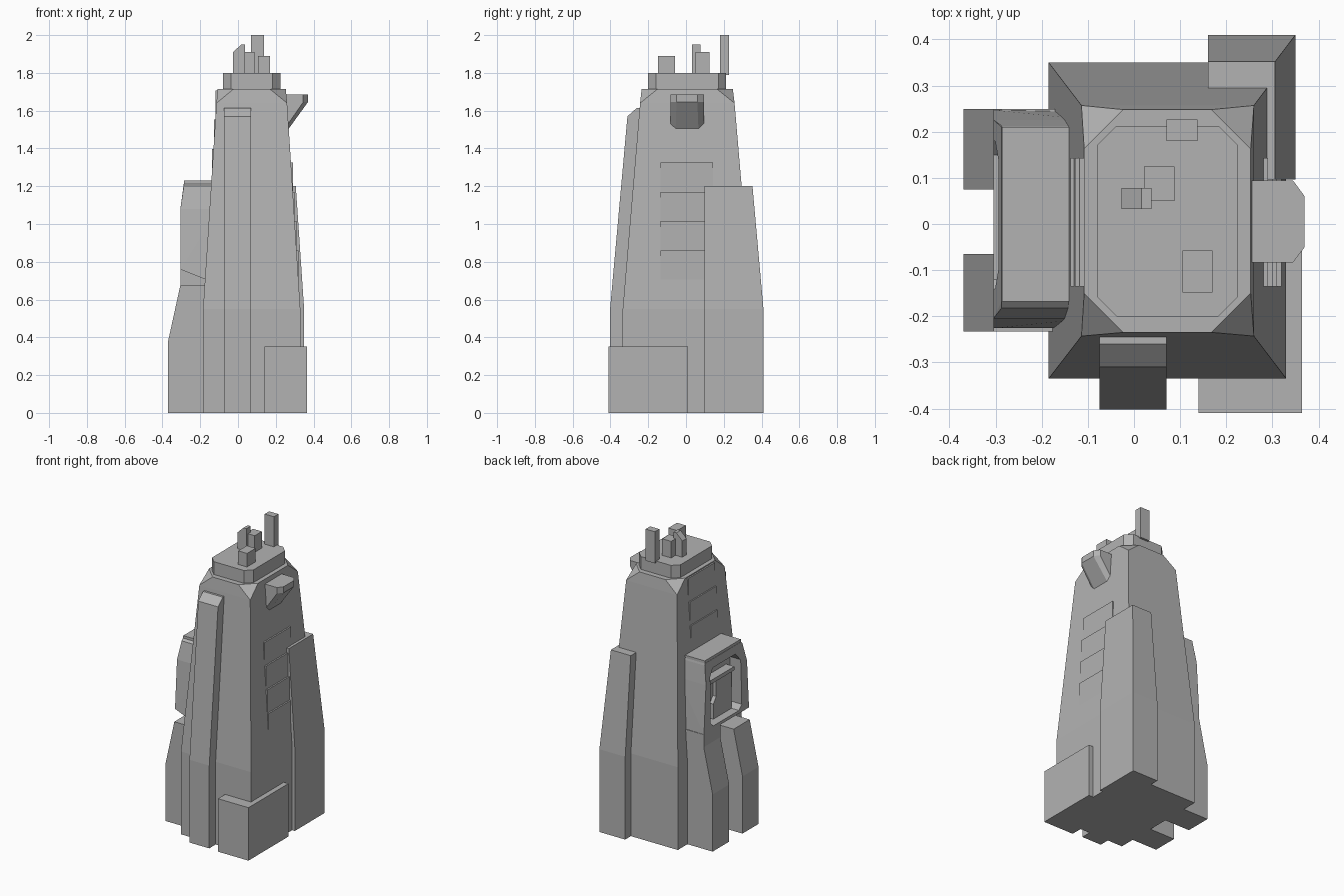
import bpy
import bmesh

if "Cube" in bpy.data.objects:
    bpy.data.objects.remove(bpy.data.objects["Cube"], do_unlink=True)

grey = bpy.data.materials.new("plain grey")
grey.use_nodes = True
COLOUR = (0.45, 0.45, 0.45, 1)
grey.diffuse_color = COLOUR
grey.node_tree.nodes["Principled BSDF"].inputs["Base Color"].default_value = COLOUR


def finish(name, bm):
    bmesh.ops.recalc_face_normals(bm, faces=bm.faces)
    mesh = bpy.data.meshes.new(name)
    bm.to_mesh(mesh)
    bm.free()
    mesh.materials.append(grey)
    obj = bpy.data.objects.new(name, mesh)
    bpy.context.collection.objects.link(obj)
    return obj


def hull(name, points):
    """Convex solid around the points, flat regions merged."""
    bm = bmesh.new()
    verts = [bm.verts.new(p) for p in points]
    res = bmesh.ops.convex_hull(bm, input=verts)
    loose = {v for v in res["geom_interior"] + res["geom_unused"]
             if isinstance(v, bmesh.types.BMVert)}
    bmesh.ops.delete(bm, geom=list(loose), context="VERTS")
    bmesh.ops.dissolve_limit(bm, angle_limit=0.01, verts=bm.verts, edges=bm.edges)
    return finish(name, bm)


def rect(x0, x1, y0, y1, z):
    return [(x, y, z) for x in (x0, x1) for y in (y0, y1)]


def octagon(x0, x1, y0, y1, cut, z):
    return (rect(x0 + cut, x1 - cut, y0, y1, z)
            + rect(x0, x1, y0 + cut, y1 - cut, z))


def box(name, x0, x1, y0, y1, z0, z1):
    return hull(name, rect(x0, x1, y0, y1, z0) + rect(x0, x1, y0, y1, z1))


def extrude(name, profile, axis, a, b):
    """Prism of a profile given as (across, z), drawn out along x or y."""
    bm = bmesh.new()
    ends = []
    for t in (a, b):
        ends.append([bm.verts.new((t, u, z) if axis == "x" else (u, t, z))
                     for u, z in profile])
    bm.faces.new(ends[0])
    bm.faces.new(ends[1][::-1])
    n = len(profile)
    for i in range(n):
        j = (i + 1) % n
        bm.faces.new((ends[0][i], ends[1][i], ends[1][j], ends[0][j]))
    return finish(name, bm)


# Tapering tower with clipped upper corners, and its roof slab
BEND, SHOULDER, TOP = 0.55, 1.64, 1.715
hull("tower", rect(-0.185, 0.33, -0.335, 0.35, 0)
     + rect(-0.185, 0.33, -0.335, 0.35, BEND)
     + rect(-0.114, 0.26, -0.243, 0.257, SHOULDER)
     + octagon(-0.108, 0.253, -0.235, 0.248, 0.085, TOP))
hull("roof_slab", octagon(-0.08, 0.225, -0.2, 0.213, 0.042, TOP - 0.01)
     + octagon(-0.08, 0.225, -0.2, 0.213, 0.042, 1.8))

# Rooftop equipment
ROOF = 1.79
box("roof_mast", 0.07, 0.138, 0.18, 0.227, ROOF, 2.0)
box("roof_front_unit", 0.105, 0.17, -0.148, -0.057, ROOF, 1.89)
box("roof_middle_unit", 0.022, 0.088, 0.05, 0.125, ROOF, 1.91)
extrude("roof_slanted_unit", [(-0.027, ROOF), (0.038, ROOF), (0.038, 1.95),
                              (0.016, 1.95), (-0.027, 1.908)], "y", 0.033, 0.078)

# Front spine
extrude("front_spine", [(-0.2, 0), (-0.402, 0), (-0.402, BEND), (-0.31, 1.57),
                        (-0.26, 1.615), (-0.2, 1.615)], "x", -0.075, 0.07)

# Corner buttress and low corner block
hull("corner_buttress", rect(0.16, 0.35, 0.097, 0.41, 0)
     + rect(0.16, 0.35, 0.097, 0.41, BEND)
     + rect(0.16, 0.306, 0.097, 0.352, 1.2))
box("corner_block", 0.14, 0.364, -0.41, 0.01, 0, 0.352)

# Projecting lookout on the left wall
hull("lookout", rect(0.22, 0.345, -0.083, 0.094, 1.685)
     + rect(0.37, 0.37, -0.05, 0.06, 1.685)
     + rect(0.37, 0.37, -0.05, 0.06, 1.645)
     + rect(0.345, 0.345, -0.083, 0.094, 1.645)
     + rect(0.22, 0.265, -0.083, 0.094, 1.53)
     + rect(0.22, 0.265, -0.055, 0.066, 1.5))

# Stepped wall panels, upright against the leaning walls
STEP = 0.155
for i in range(4):
    z = 1.325 - i * STEP
    box(f"left_wall_panel_{i + 1}", 0.2, 0.29 + i * 0.01, -0.135, 0.143, z - STEP, z)
for i in range(3):
    z = 1.708 - i * STEP
    box(f"right_wall_panel_{i + 1}", -0.118 - i * 0.01, -0.05, -0.135, 0.143, z - STEP, z)

# Pair of legs below the framed bay
for name, y0, y1, top in (("front_leg", -0.233, -0.065, 0.677),
                          ("back_leg", 0.075, 0.249, 0.76)):
    extrude(name, [(-0.15, 0), (-0.37, 0), (-0.37, 0.38), (-0.305, 0.677),
                   (-0.305, top), (-0.15, top)], "y", y0, y1)

# Framed bay with a clipped opening
bay = hull("bay_frame", rect(-0.305, -0.305, -0.226, 0.247, 0.76)
           + rect(-0.13, -0.13, -0.226, 0.247, 0.69)
           + rect(-0.305, -0.1, -0.205, 0.226, 1.08)
           + rect(-0.287, -0.1, -0.182, 0.213, 1.2)
           + rect(-0.287, -0.1, -0.168, 0.21, 1.213))
cutter = extrude("bay_cutter", [(-0.15, 0.81), (-0.12, 0.78), (0.15, 0.78), (0.18, 0.81),
                                (0.18, 1.11), (0.14, 1.16), (-0.1, 1.16), (-0.14, 1.11)],
                 "x", -0.4, -0.225)
cutter.hide_render = True
cut = bay.modifiers.new("opening", "BOOLEAN")
cut.operation = "DIFFERENCE"
cut.solver = "EXACT"
cut.object = cutter
bpy.context.view_layer.update()
graph = bpy.context.evaluated_depsgraph_get()
bay_mesh = bpy.data.meshes.new_from_object(bay.evaluated_get(graph))
bay.modifiers.clear()
bay.data = bay_mesh
bpy.data.objects.remove(cutter, do_unlink=True)

box("bay_cap", -0.285, -0.1, -0.168, 0.21, 1.205, 1.23)
box("bay_ledge", -0.285, -0.2, -0.1, 0.15, 1.05, 1.075)
extrude("bay_back_panel", [(-0.12, 0.78), (0.07, 0.78), (0.07, 0.88), (0.04, 0.92),
                           (0.04, 1.06), (-0.12, 1.06)], "x", -0.25, -0.2)
